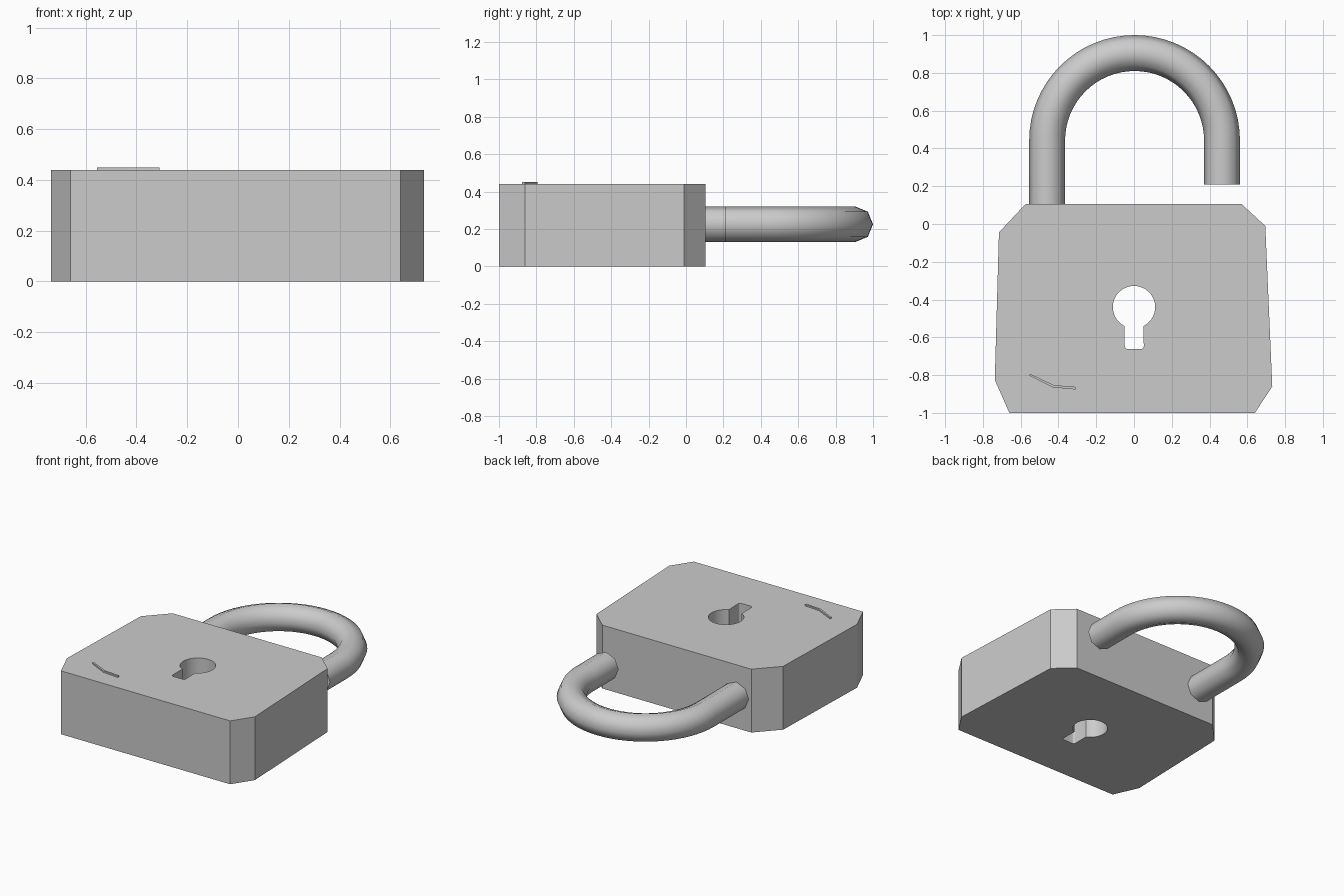
import bpy, bmesh, math

if "Cube" in bpy.data.objects:
    bpy.data.objects.remove(bpy.data.objects["Cube"])

steel = bpy.data.materials.new("steel_grey")
steel.diffuse_color = (0.6, 0.6, 0.6, 1)
steel.use_nodes = True
steel.node_tree.nodes["Principled BSDF"].inputs["Base Color"].default_value = steel.diffuse_color


def finish(name, bm, smooth_angle=None):
    bmesh.ops.recalc_face_normals(bm, faces=bm.faces)
    me = bpy.data.meshes.new(name)
    bm.to_mesh(me)
    bm.free()
    ob = bpy.data.objects.new(name, me)
    bpy.context.collection.objects.link(ob)
    me.materials.append(steel)
    if smooth_angle:
        bpy.ops.object.select_all(action='DESELECT')
        ob.select_set(True)
        bpy.context.view_layer.objects.active = ob
        bpy.ops.object.shade_smooth_by_angle(angle=math.radians(smooth_angle))
    return ob


def prism(name, outline, z0, z1, smooth_angle=None):
    bm = bmesh.new()
    low = [bm.verts.new((x, y, z0)) for x, y in outline]
    high = [bm.verts.new((x, y, z1)) for x, y in outline]
    bm.faces.new(low)
    bm.faces.new(high)
    n = len(outline)
    for i in range(n):
        j = (i + 1) % n
        bm.faces.new((low[i], low[j], high[j], high[i]))
    return finish(name, bm, smooth_angle)


def arc(cx, cy, r, a0, a1, n):
    return [(cx + r * math.cos(math.radians(a0 + (a1 - a0) * i / n)),
             cy + r * math.sin(math.radians(a0 + (a1 - a0) * i / n))) for i in range(n + 1)]


# Lock body: uneven block with chopped corners
body = prism("lock_body", [(-0.66, -1), (0.64, -1), (0.732, -0.86), (0.695, -0.01),
                           (0.57, 0.105), (-0.575, 0.105), (-0.715, -0.045), (-0.737, -0.825)],
             0, 0.44)

# Keyhole cutter: round head with a rounded slot, cut right through
keyhole = (arc(0, -0.44, 0.112, -64, 244, 40)
           + arc(-0.034, -0.647, 0.015, 180, 270, 4)
           + arc(0.037, -0.647, 0.015, 270, 360, 4))
cutter = prism("keyhole_cutter", keyhole, -0.1, 0.6)
cutter.hide_render = True
cutter.hide_set(True)
cut = body.modifiers.new("keyhole", 'BOOLEAN')
cut.operation = 'DIFFERENCE'
cut.solver = 'EXACT'
cut.object = cutter
bpy.context.view_layer.objects.active = body
body.select_set(True)
bpy.ops.object.modifier_apply(modifier="keyhole")
bpy.data.objects.remove(cutter)
bpy.ops.object.shade_smooth_by_angle(angle=math.radians(15))

# Shackle: eight-sided bar, long leg in the body, short leg open
R, r, cx, cy, cz, sides = 0.463, 0.095, 0.003, 0.442, 0.225, 8
path = [(cx - R, 0.10, 180)]
path += [(*p, 180 - 180 * i / 32) for i, p in enumerate(arc(cx, cy, R, 180, 0, 32))]
path += [(cx + R, 0.21, 0)]
bm = bmesh.new()
rings = []
for x, y, deg in path:
    a = math.radians(deg)
    ring = []
    for k in range(sides):
        t = 2 * math.pi * k / sides
        d = r * math.cos(t)
        ring.append(bm.verts.new((x + d * math.cos(a), y + d * math.sin(a), cz + r * math.sin(t))))
    rings.append(ring)
for p, q in zip(rings, rings[1:]):
    for k in range(sides):
        m = (k + 1) % sides
        bm.faces.new((p[k], p[m], q[m], q[k]))
bm.faces.new(rings[0])
bm.faces.new(rings[-1])
finish("shackle", bm, 60)

# Thin raised scratch on the top face
prism("scratch_mark", [(-0.555, -0.803), (-0.43, -0.865), (-0.31, -0.876), (-0.31, -0.862),
                       (-0.425, -0.853), (-0.55, -0.793)], 0.438, 0.45)
